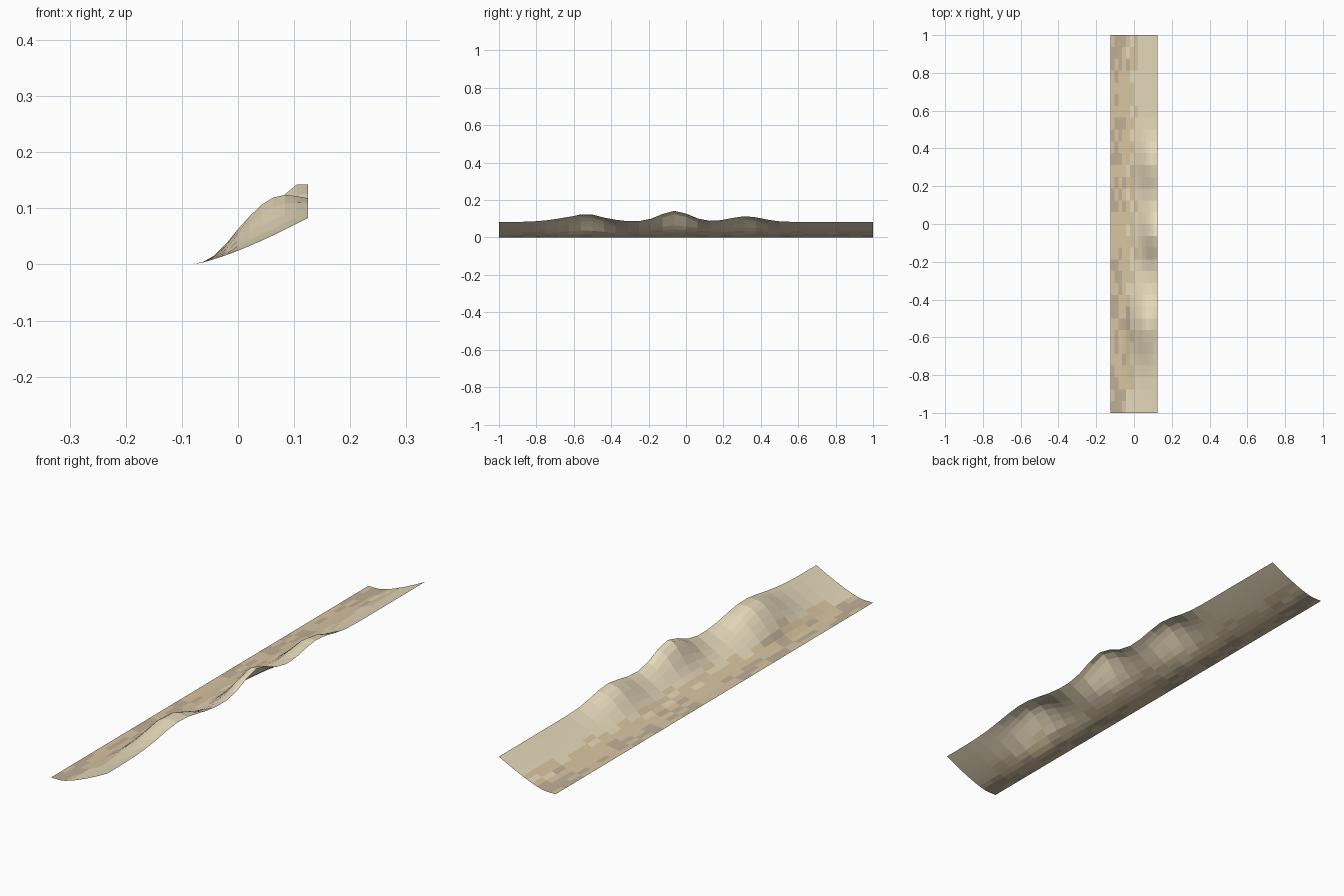
import bpy, bmesh, math, random

if "Cube" in bpy.data.objects:
    bpy.data.objects.remove(bpy.data.objects["Cube"])

random.seed(7)
NX, NY = 12, 32
W, L = 0.25, 2.0

# dunes: x centre, y centre, height, x spread, y spread
DUNES = [
    (0.060, -0.53, 0.068, 0.055, 0.105),
    (0.102, -0.06, 0.070, 0.040, 0.080),
    (0.080, 0.32, 0.047, 0.048, 0.085),
]


def material(name, rgb):
    m = bpy.data.materials.new(name)
    m.diffuse_color = (*rgb, 1)
    m.use_nodes = True
    m.node_tree.nodes["Principled BSDF"].inputs["Base Color"].default_value = m.diffuse_color
    return m


def height(x, y):
    # beach slope rising from the flat waterline
    t = max(0.0, (x + 0.08) / 0.205)
    z = 0.083 * t ** 1.3
    # dunes fade out toward the water
    s = min(1.0, max(0.0, (x + 0.08) / 0.08))
    fade = s * s * (3 - 2 * s)
    for cx, cy, h, sx, sy in DUNES:
        z += fade * h * math.exp(-((x - cx) / sx) ** 2 / 2 - ((y - cy) / sy) ** 2 / 2)
    # broad swell behind the first dune
    z += fade * 0.006 * math.exp(-((y + 0.68) / 0.13) ** 2)
    return z


# sand sheet
bm = bmesh.new()
bmesh.ops.create_grid(bm, x_segments=NX, y_segments=NY, size=1)
for v in bm.verts:
    v.co.x *= W / 2
    v.co.y *= L / 2
    v.co.z = height(v.co.x, v.co.y)

# patches of damp, wet and dry sand
for f in bm.faces:
    c = f.calc_center_median()
    col = int((c.x + W / 2) / (W / NX))
    wet_chance = (0.30, 0.50, 0.40, 0.30, 0.12, 0.05)[col] if col < 6 else 0
    dry_chance = (0, 0, 0, 0, 0.15, 0.45, 0.8)[col] if col < 7 else 1
    if random.random() < dry_chance:
        f.material_index = 0
    elif random.random() < wet_chance:
        f.material_index = 2
    else:
        f.material_index = 1
    f.smooth = False

mesh = bpy.data.meshes.new("sand_dunes")
bm.to_mesh(mesh)
bm.free()
mesh.materials.append(material("dry_sand", (0.80, 0.70, 0.50)))
mesh.materials.append(material("damp_sand", (0.69, 0.56, 0.36)))
mesh.materials.append(material("wet_sand", (0.52, 0.43, 0.31)))
obj = bpy.data.objects.new("sand_dunes", mesh)
bpy.context.collection.objects.link(obj)
